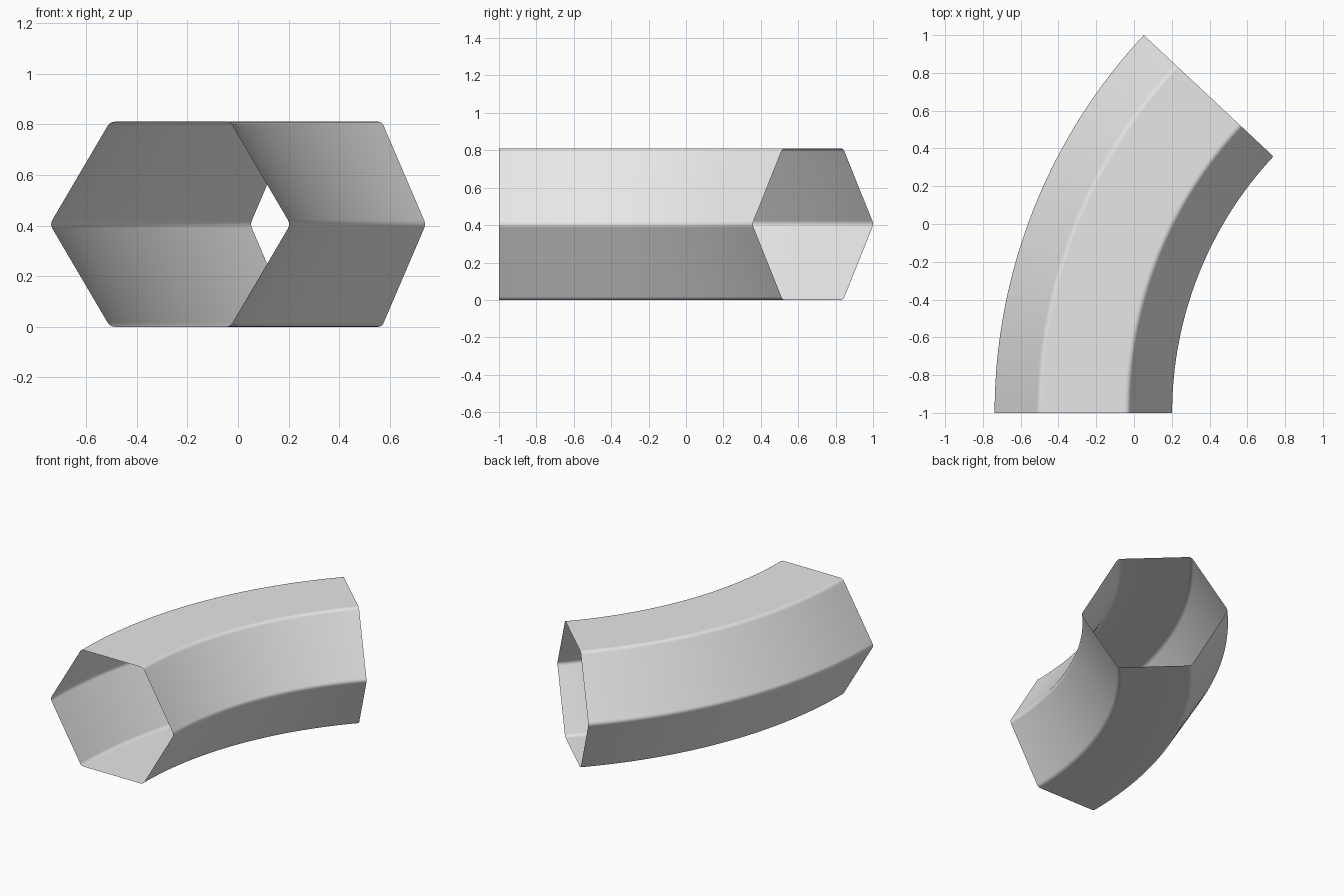
import bpy, bmesh, math
from mathutils import Vector

cube = bpy.data.objects.get("Cube")
if cube:
    bpy.data.objects.remove(cube)

HALF_WIDTH, HALF_FLAT, HEIGHT = 0.475, 0.237, 0.81
MID_RADIUS, CENTRE_X = 2.457, 2.189
SWEEP, STEPS, ROUND = math.radians(43.1), 32, 0.02

grey = bpy.data.materials.new("plain grey")
grey.use_nodes = True
grey.diffuse_color = (0.8, 0.8, 0.8, 1)
grey.node_tree.nodes["Principled BSDF"].inputs["Base Color"].default_value = grey.diffuse_color


def hexagon_profile():
    """Hexagon with crisp top corners and slightly rounded lower ones."""
    corners = [Vector(c) for c in (
        (-HALF_FLAT, HEIGHT), (-HALF_WIDTH, HEIGHT / 2), (-HALF_FLAT, 0),
        (HALF_FLAT, 0), (HALF_WIDTH, HEIGHT / 2), (HALF_FLAT, HEIGHT))]
    points = []
    for i, c in enumerate(corners):
        if c.y == HEIGHT:
            points.append(c)
            continue
        a = c + (corners[i - 1] - c).normalized() * ROUND
        b = c + (corners[(i + 1) % 6] - c).normalized() * ROUND
        for k in range(5):
            t = k / 4
            points.append(a * (1 - t) ** 2 + c * 2 * t * (1 - t) + b * t * t)
    return points


# Open hexagonal duct swept around an arc
bm = bmesh.new()
profile = hexagon_profile()
rings = []
for s in range(STEPS + 1):
    angle = SWEEP * s / STEPS
    ring = []
    for p in profile:
        r = MID_RADIUS - p.x
        ring.append(bm.verts.new((CENTRE_X - r * math.cos(angle),
                                  r * math.sin(angle) - 1, p.y)))
    rings.append(ring)
n = len(profile)
for near, far in zip(rings, rings[1:]):
    for i in range(n):
        j = (i + 1) % n
        bm.faces.new((near[i], far[i], far[j], near[j]))

# Face the shell outwards
bm.normal_update()
if max(bm.faces, key=lambda f: f.calc_center_median().z).normal.z < 0:
    bmesh.ops.reverse_faces(bm, faces=bm.faces[:])

mesh = bpy.data.meshes.new("curved_hexagonal_duct")
bm.to_mesh(mesh)
bm.free()
mesh.materials.append(grey)
duct = bpy.data.objects.new("curved_hexagonal_duct", mesh)
bpy.context.collection.objects.link(duct)

# Smooth bends, sharp top edges
bpy.ops.object.select_all(action='DESELECT')
duct.select_set(True)
bpy.context.view_layer.objects.active = duct
bpy.ops.object.shade_smooth_by_angle(angle=math.radians(30))
weighted = duct.modifiers.new("even shading", 'WEIGHTED_NORMAL')
weighted.keep_sharp = True
